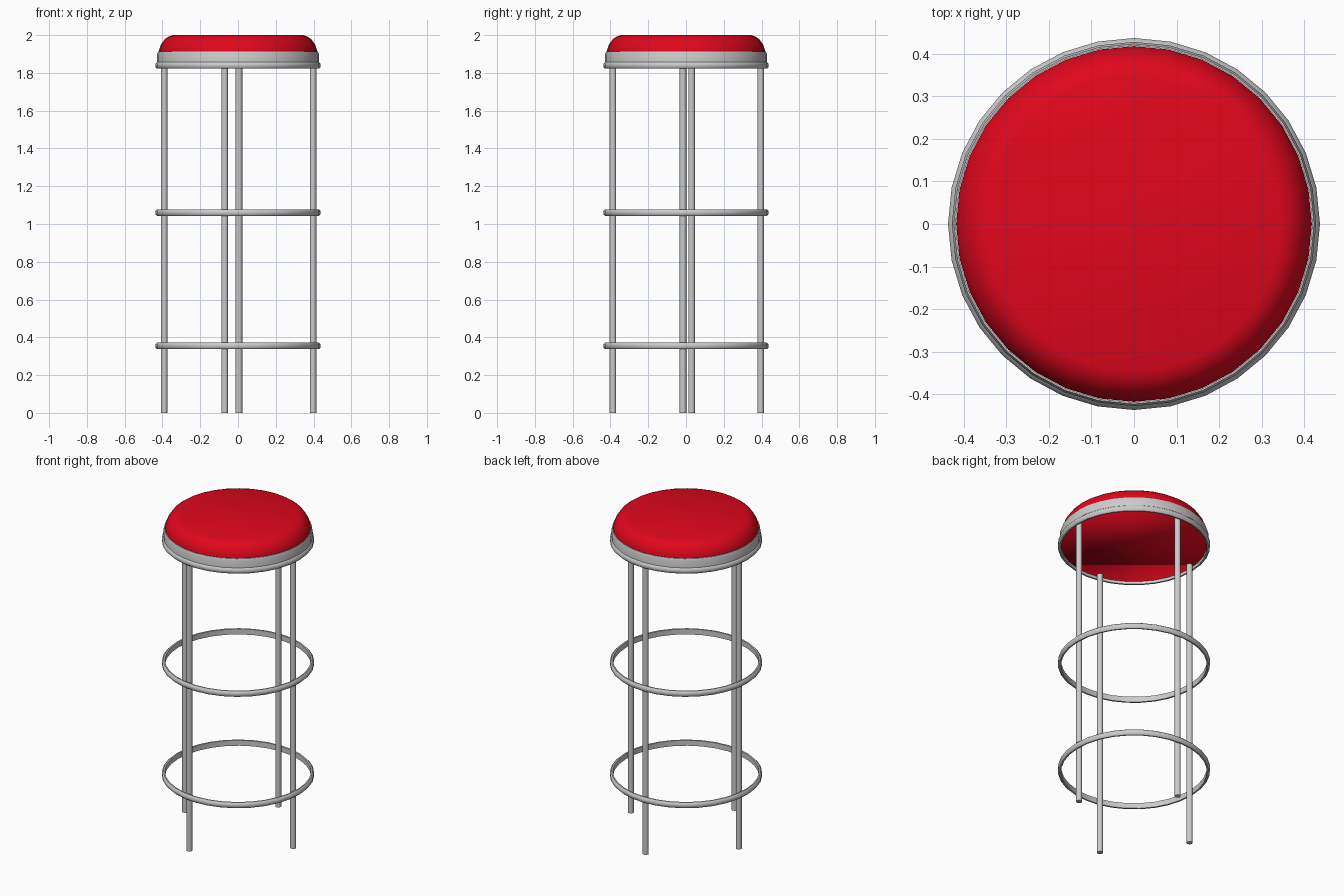
import bpy, bmesh
from math import sin, cos, tau, radians

if "Cube" in bpy.data.objects:
    bpy.data.objects.remove(bpy.data.objects["Cube"])

SEGS = 32


def smooth(obj, angle=50):
    bpy.ops.object.select_all(action='DESELECT')
    obj.select_set(True)
    bpy.context.view_layer.objects.active = obj
    bpy.ops.object.shade_smooth_by_angle(angle=radians(angle))


def lathe(name, profile, closed=False, cap=False, angle=50):
    """Revolve (radius, z) points around the z axis, listed bottom to top on the outside."""
    bm = bmesh.new()
    loops = [[bm.verts.new((r * cos(tau * i / SEGS), r * sin(tau * i / SEGS), z))
              for i in range(SEGS)] for r, z in profile]
    pairs = list(zip(loops, loops[1:]))
    if closed:
        pairs.append((loops[-1], loops[0]))
    for a, b in pairs:
        for i in range(SEGS):
            j = (i + 1) % SEGS
            bm.faces.new((a[i], a[j], b[j], b[i]))
    if cap:
        bm.faces.new(loops[-1])
        bm.faces.new(loops[0][::-1])
    mesh = bpy.data.meshes.new(name)
    bm.to_mesh(mesh)
    bm.free()
    obj = bpy.data.objects.new(name, mesh)
    bpy.context.collection.objects.link(obj)
    smooth(obj, angle)
    return obj


# Padded seat with a flat underside
cushion = lathe("seat_cushion", [(0.418, 1.84), (0.418, 1.92), (0.408, 1.95),
                                 (0.388, 1.978), (0.368, 1.992), (0.345, 2.0)],
                cap=True, angle=120)
red = bpy.data.materials.new("red_vinyl")
red.diffuse_color = (0.75, 0.002, 0.012, 1)
red.use_nodes = True
red.node_tree.nodes["Principled BSDF"].inputs["Base Color"].default_value = red.diffuse_color
cushion.data.materials.append(red)

# Metal band around the seat
lathe("seat_band", [(0.419, 1.84), (0.428, 1.84), (0.428, 1.90),
                    (0.423, 1.914), (0.419, 1.914)], closed=True)

# Rolled lip under the band and two foot rings around the legs
for name, z in (("lower_foot_ring", 0.355), ("upper_foot_ring", 1.06), ("seat_lip", 1.84)):
    lathe(name, [(0.419, z - 0.017), (0.428, z - 0.018), (0.437, z - 0.009),
                 (0.437, z + 0.009), (0.428, z + 0.018), (0.419, z + 0.017)], closed=True)

# Four straight tube legs
LEG_TOP = 1.855
for name, x, y in (("front_leg", -0.07, -0.387), ("right_leg", 0.398, -0.016),
                   ("back_leg", 0.005, 0.396), ("left_leg", -0.391, 0.03)):
    bpy.ops.mesh.primitive_cylinder_add(vertices=16, radius=0.0175, depth=LEG_TOP,
                                        location=(x, y, LEG_TOP / 2))
    leg = bpy.context.object
    leg.name = name
    smooth(leg)
